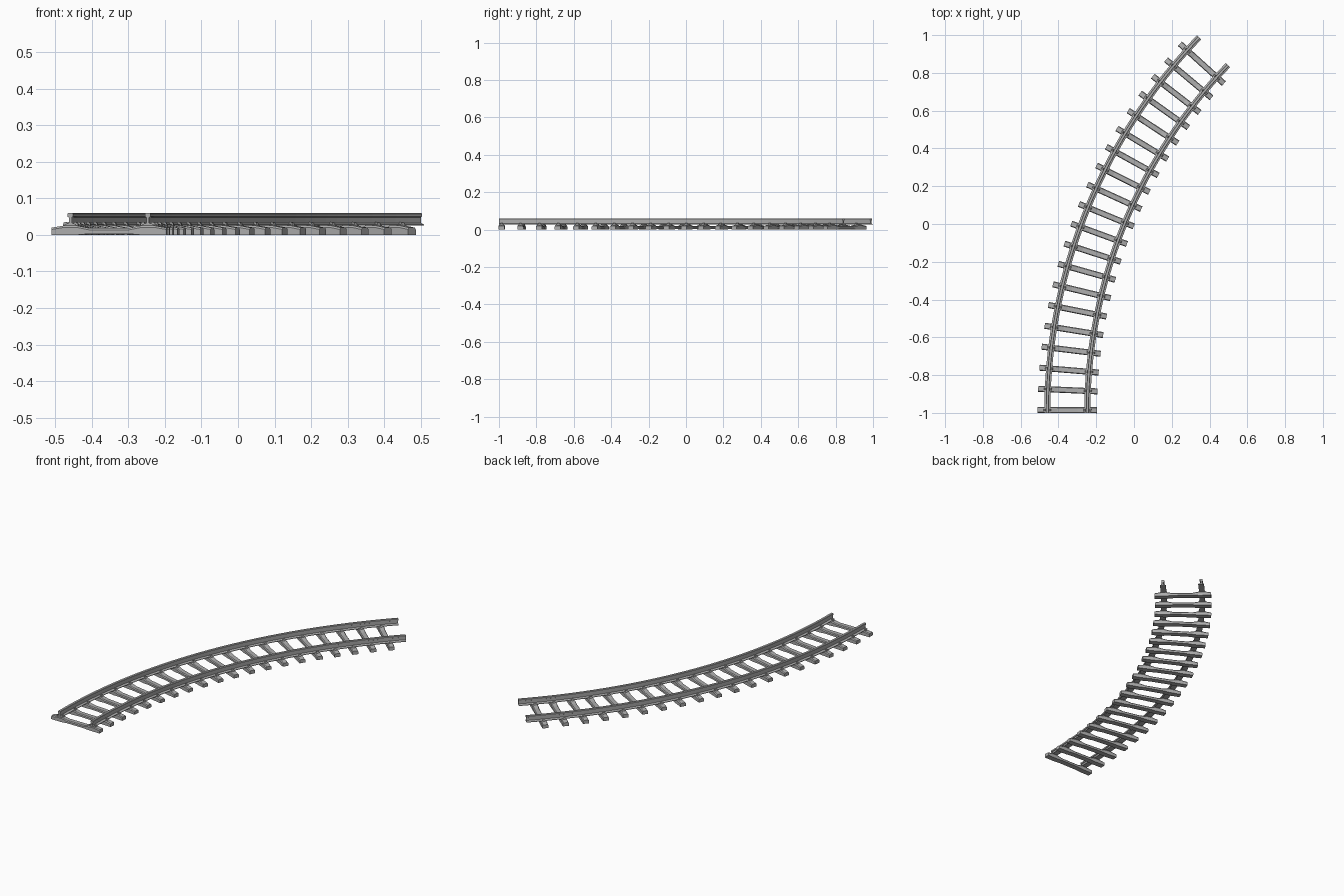
import bpy, bmesh
from math import sin, cos, radians
from mathutils import Vector

cube = bpy.data.objects.get("Cube")
if cube:
    bpy.data.objects.remove(cube, do_unlink=True)

RADIUS, SWEEP = 2.755, 44.03
START = Vector((-0.353, -1.0, 0.0))
GAUGE = 0.106
SLEEPERS = 20


def material(name, color):
    m = bpy.data.materials.new(name)
    m.use_nodes = True
    m.diffuse_color = color
    m.node_tree.nodes["Principled BSDF"].inputs["Base Color"].default_value = color
    return m


grey = material("track grey", (0.42, 0.42, 0.42, 1))


def on_track(offset, angle, z, along=0.0):
    """Point at a sideways offset (+ is towards the inside of the bend)."""
    a = radians(angle)
    r = RADIUS - offset
    return Vector((START.x + RADIUS - r * cos(a) + along * sin(a),
                   START.y + r * sin(a) + along * cos(a), z))


def loft(bm, rings):
    """Skin closed sections and cap both ends."""
    rows = [[bm.verts.new(p) for p in ring] for ring in rings]
    n = len(rows[0])
    for a, b in zip(rows, rows[1:]):
        for i in range(n):
            j = (i + 1) % n
            bm.faces.new((a[i], a[j], b[j], b[i]))
    bm.faces.new(rows[0])
    bm.faces.new(rows[-1])


def finish(name, bm):
    bmesh.ops.recalc_face_normals(bm, faces=bm.faces)
    mesh = bpy.data.meshes.new(name)
    bm.to_mesh(mesh)
    bm.free()
    mesh.materials.append(grey)
    ob = bpy.data.objects.new(name, mesh)
    bpy.context.collection.objects.link(ob)
    return ob


# Rails: flat foot, thin web and rounded head swept round the bend
half = [(0.016, 0.026), (0.016, 0.029), (0.004, 0.033), (0.004, 0.048),
        (0.008, 0.050), (0.008, 0.058), (0.006, 0.060)]
section = half + [(-x, z) for x, z in reversed(half)]
STEPS = 40
for name, centre in (("outer_rail", -GAUGE), ("inner_rail", GAUGE)):
    bm = bmesh.new()
    loft(bm, [[on_track(centre + x, SWEEP * i / STEPS, z) for x, z in section]
              for i in range(STEPS + 1)])
    finish(name, bm)

# Sleepers: chamfered bars, raised under the rails and dipped in the middle
top = [(0.157, 0.020), (0.122, 0.026), (0.090, 0.026), (0.055, 0.019)]
profile = [(-x, z) for x, z in top] + top[::-1]
sleepers, clips = bmesh.new(), bmesh.new()
for k in range(SLEEPERS):
    angle = 0.31 + 41.84 * k / (SLEEPERS - 1)
    rings = []
    for x, z in profile:
        base = 0.003 if abs(x) < 0.06 else 0.0
        bar = [(-0.016, base), (0.016, base), (0.016, z - 0.005),
               (0.012, z), (-0.012, z), (-0.016, z - 0.005)]
        rings.append([on_track(x, angle, h, y) for y, h in bar])
    loft(sleepers, rings)
    # Rail clips gripping both edges of each foot
    for rail in (-GAUGE, GAUGE):
        for side in (-1, 1):
            shape = [(0.007, 0.031), (0.012, 0.036), (0.018, 0.034), (0.021, 0.024)]
            loft(clips, [[on_track(rail + side * x, angle, z, y) for x, z in shape]
                         for y in (-0.006, 0.006)])
finish("sleepers", sleepers)
finish("rail_clips", clips)
